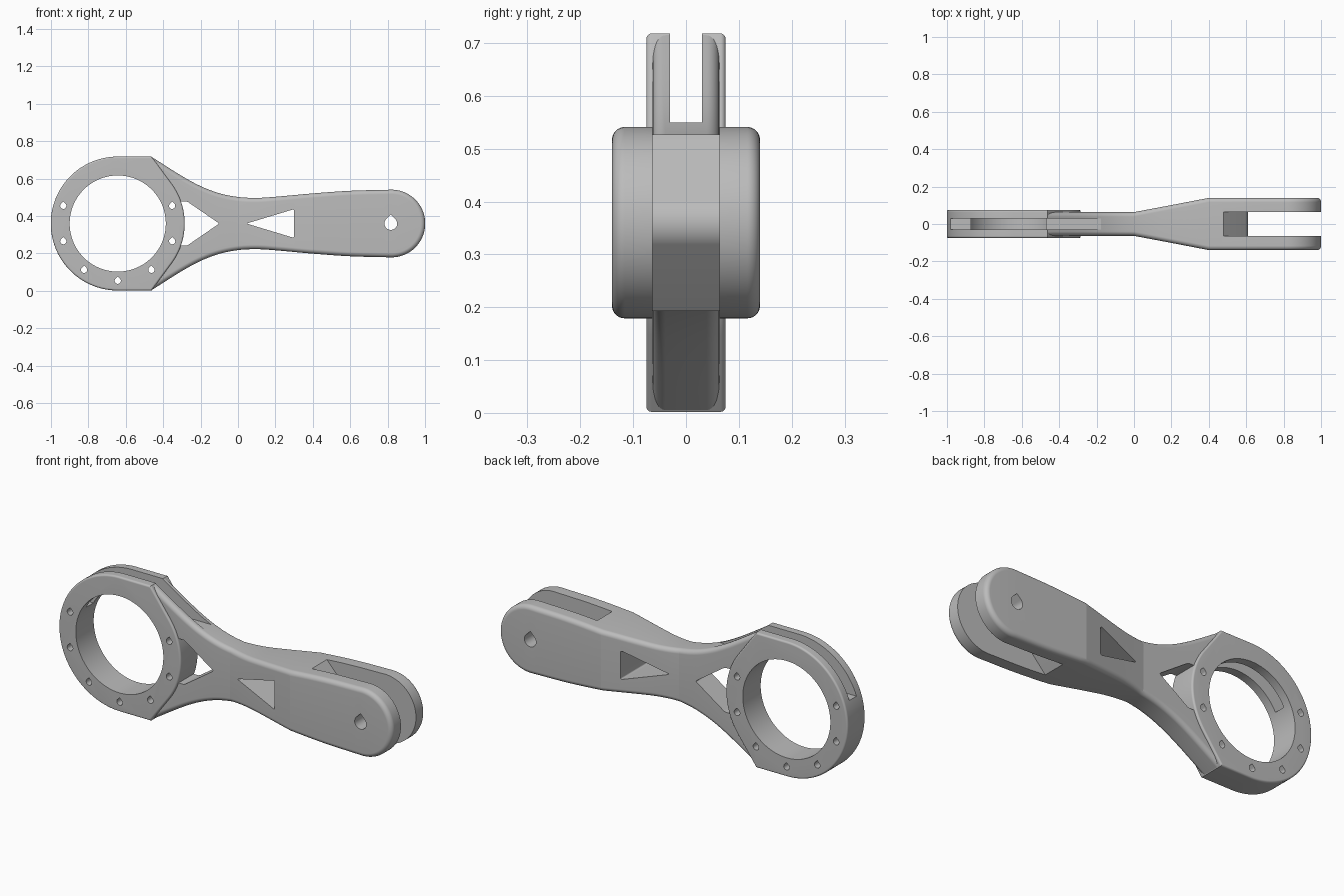
import bpy, bmesh, math
from mathutils import Vector

cube = bpy.data.objects.get("Cube")
if cube:
    bpy.data.objects.remove(cube, do_unlink=True)

MID = 0.36                      # height of the symmetry axis
RX, R_OUT, R_BORE = -0.643, 0.358, 0.257

gray = bpy.data.materials.new("plain gray")
gray.use_nodes = True
gray.diffuse_color = (0.5, 0.5, 0.5, 1)
gray.node_tree.nodes["Principled BSDF"].inputs["Base Color"].default_value = (0.5, 0.5, 0.5, 1)


def make_object(name, bm):
    bmesh.ops.recalc_face_normals(bm, faces=bm.faces)
    mesh = bpy.data.meshes.new(name)
    bm.to_mesh(mesh)
    bm.free()
    mesh.materials.append(gray)
    obj = bpy.data.objects.new(name, mesh)
    bpy.context.collection.objects.link(obj)
    return obj


def prism(name, points, half, corner=0, edge=0):
    """Extrude an x-z outline to y = +-half, rounding its corners or its rims."""
    bm = bmesh.new()
    face = bm.faces.new([bm.verts.new((x, -half, z)) for x, z in points])
    ext = bmesh.ops.extrude_face_region(bm, geom=[face])
    bmesh.ops.translate(bm, vec=(0, 2 * half, 0),
                        verts=[g for g in ext["geom"] if isinstance(g, bmesh.types.BMVert)])
    across = lambda e: abs(e.verts[0].co.y - e.verts[1].co.y) > half
    if corner:
        bmesh.ops.bevel(bm, geom=[e for e in bm.edges if across(e)], offset=corner,
                        segments=8, profile=0.5, affect='EDGES')
    if edge:
        bmesh.ops.bevel(bm, geom=[e for e in bm.edges if not across(e)], offset=edge,
                        segments=10, profile=0.5, affect='EDGES')
    return make_object(name, bm)


def arc(cx, cz, r, a, b, n):
    return [(cx + r * math.cos(math.radians(a + (b - a) * i / n)),
             cz + r * math.sin(math.radians(a + (b - a) * i / n))) for i in range(n + 1)]


def mirrored(points):
    return points + [(x, 2 * MID - z) for x, z in reversed(points)]


def teardrop(name, x, z, r):
    return prism(name, arc(x, z, r, 135, 405, 36) + [(x, z + 1.41 * r)], 0.3)


def combine(target, tool, operation):
    mod = target.modifiers.new("join", 'BOOLEAN')
    mod.object, mod.operation, mod.solver = tool, operation, 'EXACT'
    bpy.context.view_layer.update()
    deps = bpy.context.evaluated_depsgraph_get()
    mesh = bpy.data.meshes.new_from_object(target.evaluated_get(deps))
    target.modifiers.clear()
    target.data = mesh
    bpy.data.objects.remove(tool, do_unlink=True)


# Arm outline: smooth upper edge followed by a round tip
keys = [(-0.46, 0.355), (-0.3, 0.254), (-0.2, 0.2), (-0.1, 0.162), (0, 0.142), (0.1, 0.137),
        (0.2, 0.143), (0.4, 0.161), (0.6, 0.175), (0.82, 0.181)]


def slope(i):
    a, b = keys[max(i - 1, 0)], keys[min(i + 1, len(keys) - 1)]
    return (b[1] - a[1]) / (b[0] - a[0])


upper = []
for i in range(len(keys) - 1):
    (xa, ha), (xb, hb) = keys[i], keys[i + 1]
    d = xb - xa
    for s in range(6):
        t = s / 6
        h = ((2*t**3 - 3*t**2 + 1) * ha + (t**3 - 2*t**2 + t) * d * slope(i)
             + (3*t**2 - 2*t**3) * hb + (t**3 - t**2) * d * slope(i + 1))
        upper.append((xa + d * t, h))
upper += arc(0.82, 0, 0.181, 90, 0, 24)


def half_width(x):
    return 0.063 + 0.077 * min(max(x / 0.4, 0), 1)


def inset(i, amount):
    a, b = Vector(upper[max(i - 1, 0)]), Vector(upper[min(i + 1, len(upper) - 1)])
    d = (b - a).normalized()
    p = Vector(upper[i])
    if i == len(upper) - 1:
        return p - Vector((amount, 0))
    if i == 0:
        return p - Vector((0, amount))
    return p - amount * Vector((-d.y, d.x))


# Arm: stacked copies of the outline, drawn in towards both side faces
ROUND, STEPS = 0.024, 12
quarter = [math.radians(90 * k / STEPS) for k in range(STEPS + 1)]
layers = [(-1, a) for a in reversed(quarter)] + [(1, a) for a in quarter]
bm = bmesh.new()
rings = []
last = len(upper) - 1
for side, a in layers:
    top, low = [], []
    for i in range(last + 1):
        p = inset(i, ROUND * (1 - math.cos(a)))
        y = side * (half_width(upper[i][0]) - ROUND * (1 - math.sin(a)))
        top.append(bm.verts.new((p.x, y, MID + p.y)))
        if i < last:
            low.append(bm.verts.new((p.x, y, MID - p.y)))
    rings.append((top, low + [top[-1]]))
for top, low in (rings[0], rings[-1]):
    for i in range(last):
        quad = [top[i], top[i + 1], low[i + 1], low[i]]
        bm.faces.new(quad if i < last - 1 else quad[:2] + quad[3:])
loops = [top + low[-2::-1] for top, low in rings]
for one, two in zip(loops, loops[1:]):
    for i in range(len(one)):
        j = (i + 1) % len(one)
        bm.faces.new((one[i], one[j], two[j], two[i]))
arm = make_object("link_arm", bm)

# Triangular windows through the arm
combine(arm, prism("ring_side_window", [(-0.35, 0.478), (-0.272, 0.478), (-0.1, 0.36),
                                        (-0.272, 0.242), (-0.35, 0.242)], 0.3, corner=0.008), 'DIFFERENCE')
combine(arm, prism("fork_side_window", [(0.045, 0.36), (0.3, 0.437), (0.3, 0.283)],
                   0.3, corner=0.01), 'DIFFERENCE')

# Fork gap with a rounded wedge floor
wedge = [(1.2, 0.75), (0.27, 0.75)] + arc(0.547, MID, 0.063, 41, -41, 16) + [(0.27, -0.03), (1.2, -0.03)]
combine(arm, prism("fork_gap", wedge, 0.063), 'DIFFERENCE')

# Ring housing: round on the left, square shoulders tapering to the arm
shoulder = (-0.462, MID + R_OUT)
dist = math.hypot(shoulder[0] - RX, R_OUT)
touch = 2 * math.degrees(math.atan2(R_OUT, shoulder[0] - RX)) - 90
outline = ([shoulder] + arc(RX, MID, R_OUT, 90, 270, 72)
           + [(shoulder[0], MID - R_OUT)] + arc(RX, MID, R_OUT, -touch, touch, 30))
combine(arm, prism("ring_housing", outline, 0.075, edge=0.01), 'UNION')
combine(arm, prism("bore", arc(RX, MID, R_BORE, 0, 357, 119), 0.3), 'DIFFERENCE')

# Slot through the upper half of the ring, running out over the arm
slot = [(-1.1, 0.48), (-0.75, 0.48), (-0.75, 0.55), (-0.03, 0.55), (-0.03, 0.9), (-1.1, 0.9)]
combine(arm, prism("ring_slot", slot, 0.03), 'DIFFERENCE')

# Screw holes round the lower part of the ring, and the pin hole in the fork
for k in range(7):
    a = math.radians(18 - 36 * k)
    hole = teardrop("screw_hole", RX + 0.306 * math.cos(a), MID + 0.306 * math.sin(a), 0.0165)
    combine(arm, hole, 'DIFFERENCE')
combine(arm, teardrop("pin_hole", 0.817, MID, 0.034), 'DIFFERENCE')

# Smooth shading with crisp edges
bpy.ops.object.select_all(action='DESELECT')
arm.select_set(True)
bpy.context.view_layer.objects.active = arm
bpy.ops.object.shade_smooth_by_angle(angle=math.radians(10))
